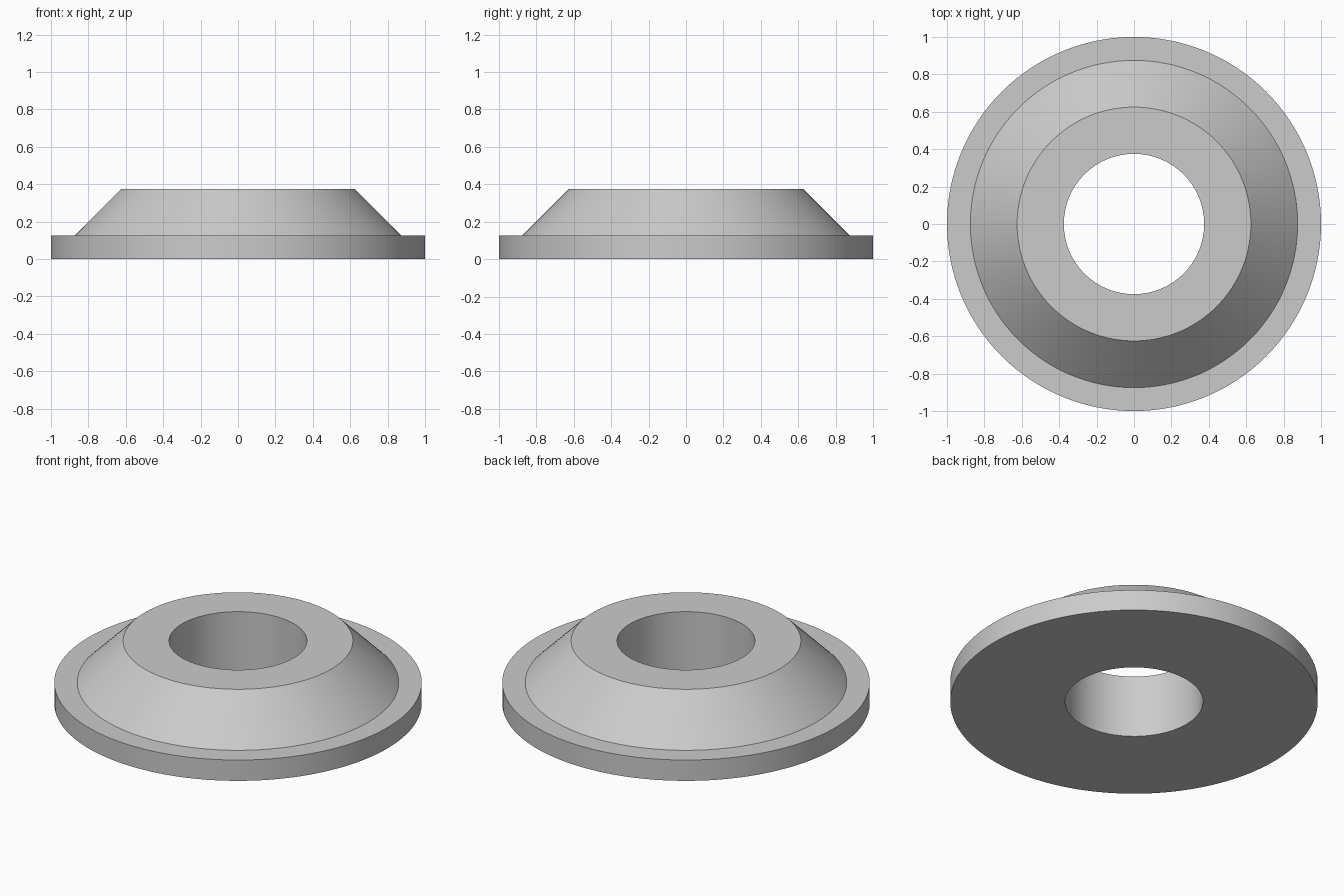
import bpy
import bmesh
from math import cos, sin, tau

cube = bpy.data.objects.get("Cube")
if cube:
    bpy.data.objects.remove(cube, do_unlink=True)

SEGMENTS = 128

# Single grey material
grey = bpy.data.materials.new("light_grey")
grey.use_nodes = True
colour = (0.6, 0.6, 0.6, 1)
grey.diffuse_color = colour
grey.node_tree.nodes["Principled BSDF"].inputs["Base Color"].default_value = colour


def lathe(name, profile, material):
    """Revolve a closed (radius, height) profile around z."""
    bm = bmesh.new()
    rings = []
    for i in range(SEGMENTS):
        a = tau * i / SEGMENTS
        rings.append([bm.verts.new((r * cos(a), r * sin(a), z)) for r, z in profile])
    count = len(profile)
    for i, ring in enumerate(rings):
        following = rings[(i + 1) % SEGMENTS]
        for j in range(count):
            k = (j + 1) % count
            bm.faces.new((ring[j], following[j], following[k], ring[k]))
    bmesh.ops.recalc_face_normals(bm, faces=bm.faces)
    mesh = bpy.data.meshes.new(name)
    bm.to_mesh(mesh)
    bm.free()
    mesh.materials.append(material)
    obj = bpy.data.objects.new(name, mesh)
    bpy.context.collection.objects.link(obj)
    return obj


# Flat flange, sloped collar and straight through-bore
flange = lathe("flanged_collar", [
    (0.375, 0), (1, 0), (1, 0.125),
    (0.875, 0.125), (0.625, 0.375), (0.375, 0.375),
], grey)

# Smooth round walls with crisp rims
bpy.ops.object.select_all(action="DESELECT")
flange.select_set(True)
bpy.context.view_layer.objects.active = flange
bpy.ops.object.shade_smooth_by_angle()
